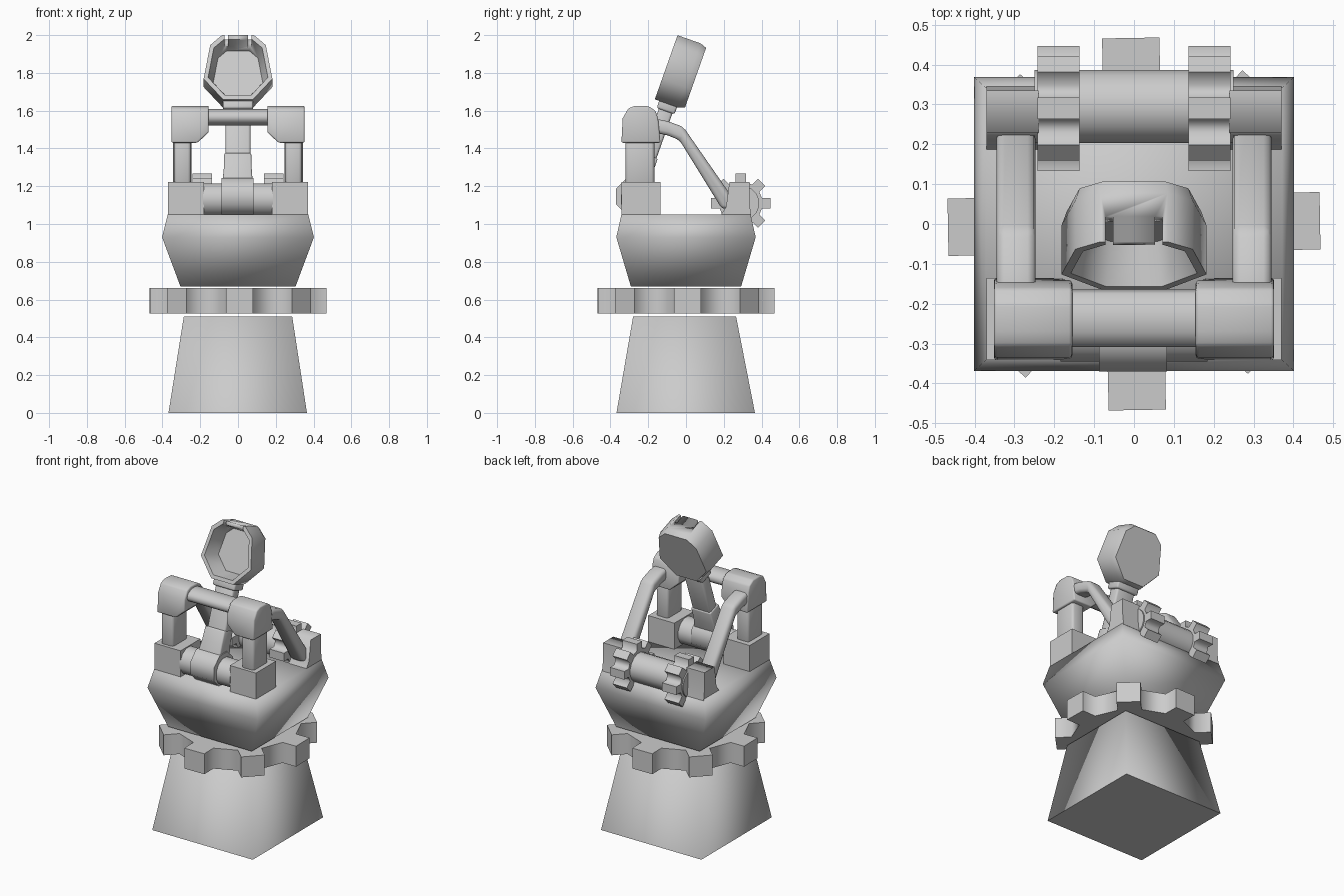
import bpy, bmesh, math
from mathutils import Matrix, Vector

if "Cube" in bpy.data.objects:
    bpy.data.objects.remove(bpy.data.objects["Cube"])

TILT = Matrix.Rotation(math.radians(-19.5), 4, 'X')


def finish(name, bm, mat=None, bevel=0.0, angle=89):
    if mat:
        bm.transform(mat)
    bmesh.ops.recalc_face_normals(bm, faces=bm.faces)
    me = bpy.data.meshes.new(name)
    bm.to_mesh(me)
    bm.free()
    ob = bpy.data.objects.new(name, me)
    bpy.context.collection.objects.link(ob)
    bpy.ops.object.select_all(action='DESELECT')
    ob.select_set(True)
    bpy.context.view_layer.objects.active = ob
    if bevel:
        m = ob.modifiers.new("bevel", 'BEVEL')
        m.width, m.segments, m.limit_method = bevel, 2, 'ANGLE'
        bpy.ops.object.modifier_apply(modifier="bevel")
    bpy.ops.object.shade_smooth_by_angle(angle=math.radians(angle))
    return ob


def loft(rings, cap=True):
    """Join rings with equal point counts into one skin."""
    bm = bmesh.new()
    vs = [[bm.verts.new(p) for p in r] for r in rings]
    n = len(vs[0])
    for a, b in zip(vs, vs[1:]):
        for i in range(n):
            bm.faces.new((a[i], a[(i + 1) % n], b[(i + 1) % n], b[i]))
    if cap:
        bm.faces.new(vs[0])
        bm.faces.new(vs[-1])
    return bm


def rect(x0, x1, y0, y1, z):
    return [(x0, y0, z), (x1, y0, z), (x1, y1, z), (x0, y1, z)]


def box(x0, x1, y0, y1, z0, z1):
    return loft([rect(x0, x1, y0, y1, z0), rect(x0, x1, y0, y1, z1)])


def along_x(yz, x0, x1):
    return loft([[(x, y, z) for y, z in yz] for x in (x0, x1)])


def circle(r, cy, cz, n=12):
    return [(cy + r * math.cos(math.tau * (i + .5) / n),
             cz + r * math.sin(math.tau * (i + .5) / n)) for i in range(n)]


def gear(root, tip, half, turn=0.0, teeth=8):
    """Outline of a straight-toothed gear."""
    pts = []
    for k in range(teeth):
        a = math.tau * k / teeth + turn
        c, s = math.cos(a), math.sin(a)
        for r, t in ((root, -half), (tip, -half), (tip, half), (root, half)):
            pts.append((r * c - t * s, r * s + t * c))
    return pts


# Tapered foot and the turntable gear above it
finish("base", loft([rect(-.368, .365, -.368, .365, 0),
                     rect(-.287, .287, -.28, .265, .51)]))
ring = gear(.37, .467, .072, math.radians(1))
finish("turntable_gear", loft([[(x, y, z) for x, y in ring] for z in (.525, .66)]))

# Main body: bulging four-sided hull
finish("body", loft([rect(-x, x, -y, y, z) for x, y, z in
                     ((.305, .292, .67), (.402, .369, .93), (.372, .342, 1.05))]))

for s, side in ((-1, "left"), (1, "right")):
    flip = Matrix.Diagonal((s, 1, 1, 1))
    # Corner posts of the body
    finish(side + "_front_post", box(.18, .37, -.342, -.135, 1.04, 1.222), flip)
    finish(side + "_back_post", along_x(
        [(.18, 1.04), (.345, 1.04), (.335, 1.12), (.335, 1.222), (.23, 1.222), (.212, 1.09)],
        .24, .37), flip)
    # Upright columns and elbow housings
    finish(side + "_column", box(.25, .338, -.32, -.168, 1.2, 1.46), flip, .015)
    bm = along_x([(-.342, 1.43), (-.335, 1.56), (-.305, 1.612), (-.27, 1.626), (-.2, 1.624),
                  (-.162, 1.6), (-.148, 1.56), (-.135, 1.43)], .155, .352)
    cut = bmesh.ops.bisect_plane(bm, geom=bm.verts[:] + bm.edges[:] + bm.faces[:],
                                 plane_co=(.155, 0, 1.485), plane_no=(-.055, 0, -.06),
                                 clear_outer=True)
    bmesh.ops.holes_fill(bm, edges=[e for e in bm.edges if e.is_boundary])
    finish(side + "_elbow", bm, flip, .008)
    # Bent struts running down to the back
    finish(side + "_strut", along_x(
        [(-.2, 1.565), (-.1, 1.545), (-.015, 1.515), (.232, 1.16), (.25, 1.08), (.19, 1.08),
         (-.035, 1.445), (-.1, 1.47), (-.2, 1.49)], .247, .345), flip, .02)
    # Small side gears on the back shaft
    finish(side + "_gear", along_x([(y + .29, z + 1.11) for y, z in gear(.112, .157, .027)],
                                   .137, .242), flip)

# Shafts between the posts and elbows
finish("back_shaft", along_x(circle(.093, .295, 1.11, 16), -.25, .25))
finish("hinge_shaft", along_x(circle(.088, -.26, 1.13), -.185, .185))
finish("hinge_sleeve", along_x(circle(.108, -.27, 1.145, 8), -.088, .083))
bar = [(-.237 + .072 * math.cos(a), 1.565 + .044 * math.sin(a))
       for a in (math.tau * i / 12 for i in range(12))]
finish("crossbar", along_x(bar, -.2, .2))

# Tilted neck rising from the hinge
hinge = Matrix.Translation((0, -.27, 1.14)) @ TILT
finish("neck_socket", loft([rect(-.088, .083, -.07, .06, 0), rect(-.075, .072, -.055, .045, .15),
                            rect(-.073, .07, -.05, .045, .235)]), hinge, .008)
finish("neck", box(-.066, .066, -.038, .038, .1, .52), hinge, .012)
finish("collar", box(-.08, .08, -.05, .05, .485, .55), hinge, .01)

# Lamp head: octagonal cup, open towards the front
half = [(.08, 0), (.182, .115), (.147, .305), (.085, .36)]
outline = half + [(-x, v) for x, v in reversed(half)]


def head_ring(k, d):
    return [(x * k, d, .18 + (v - .18) * k) for x, v in outline]


head_mat = Matrix.Translation((0, -.165, 1.66)) @ TILT
head = finish("lamp_head", loft([head_ring(.93, .165), head_ring(1, .13), head_ring(1, 0),
                                 head_ring(.87, 0), head_ring(.72, .11)]), head_mat, angle=60)
# Two slots in the top of the rim
for s in (-1, 1):
    x = s * .062
    cutter = finish("slot_cutter", box(x - .009, x + .009, -.02, .068, .31, .4), head_mat)
    cutter.hide_render = True
    bpy.context.view_layer.objects.active = head
    m = head.modifiers.new("slot", 'BOOLEAN')
    m.operation, m.solver, m.object = 'DIFFERENCE', 'EXACT', cutter
    bpy.ops.object.modifier_move_to_index(modifier="slot", index=0)
    bpy.ops.object.modifier_apply(modifier="slot")
    bpy.data.objects.remove(cutter)
